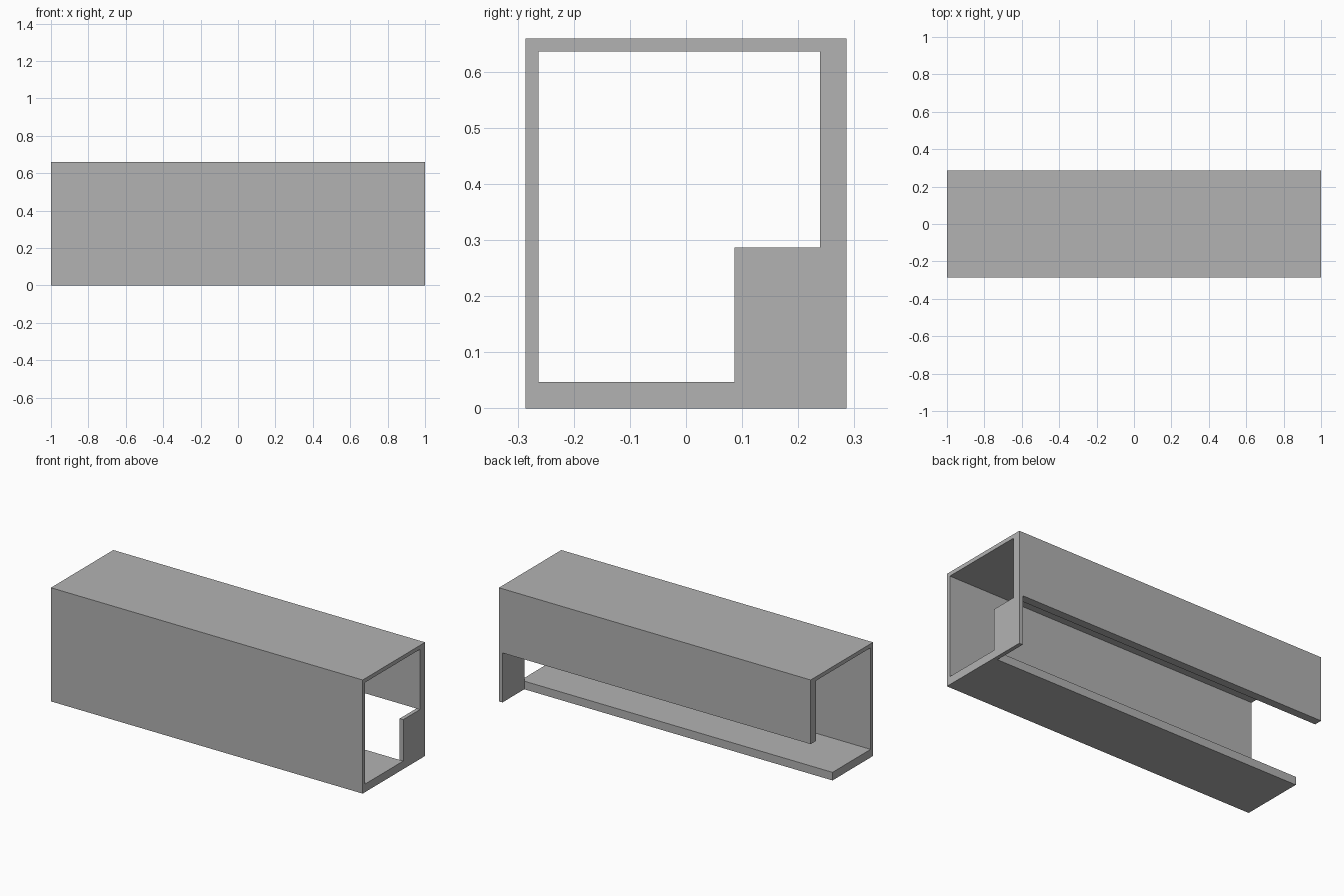
import bpy
import bmesh

if "Cube" in bpy.data.objects:
    bpy.data.objects.remove(bpy.data.objects["Cube"], do_unlink=True)

GREY = (0.448, 0.448, 0.448, 1.0)
grey = bpy.data.materials.new("plain grey")
grey.use_nodes = True
grey.diffuse_color = GREY
grey.node_tree.nodes["Principled BSDF"].inputs["Base Color"].default_value = GREY

# Main dimensions
FRONT, BACK, TOP = -0.286, 0.286, 0.659
SKIN = 0.023          # front wall, roof and end plate thickness
FLOOR = 0.047         # floor thickness
BACK_WALL = 0.047     # back wall thickness
SLOT_Y, SLOT_Z = 0.086, 0.287   # open lower back corner
HALF = 1.0


def extrude_profile(name, profile, x0, x1):
    """Extrude a closed (y, z) outline along x."""
    bm = bmesh.new()
    face = bm.faces.new([bm.verts.new((x0, y, z)) for y, z in profile])
    result = bmesh.ops.extrude_face_region(bm, geom=[face], use_keep_orig=True)
    moved = [v for v in result["geom"] if isinstance(v, bmesh.types.BMVert)]
    bmesh.ops.translate(bm, verts=moved, vec=(x1 - x0, 0, 0))
    bmesh.ops.recalc_face_normals(bm, faces=bm.faces)
    mesh = bpy.data.meshes.new(name)
    bm.to_mesh(mesh)
    bm.free()
    mesh.materials.append(grey)
    obj = bpy.data.objects.new(name, mesh)
    bpy.context.collection.objects.link(obj)
    return obj


# Channel: floor, front wall, roof and short back wall as one open section
channel = [
    (SLOT_Y, 0), (FRONT, 0), (FRONT, TOP), (BACK, TOP),
    (BACK, SLOT_Z), (BACK - BACK_WALL, SLOT_Z),
    (BACK - BACK_WALL, TOP - SKIN), (FRONT + SKIN, TOP - SKIN),
    (FRONT + SKIN, FLOOR), (SLOT_Y, FLOOR),
]
extrude_profile("channel_body", channel, -HALF, HALF)

# Thin plate closing the open corner at one end
plate = [(SLOT_Y, 0), (BACK, 0), (BACK, SLOT_Z), (SLOT_Y, SLOT_Z)]
extrude_profile("end_plate", plate, HALF - SKIN, HALF)
